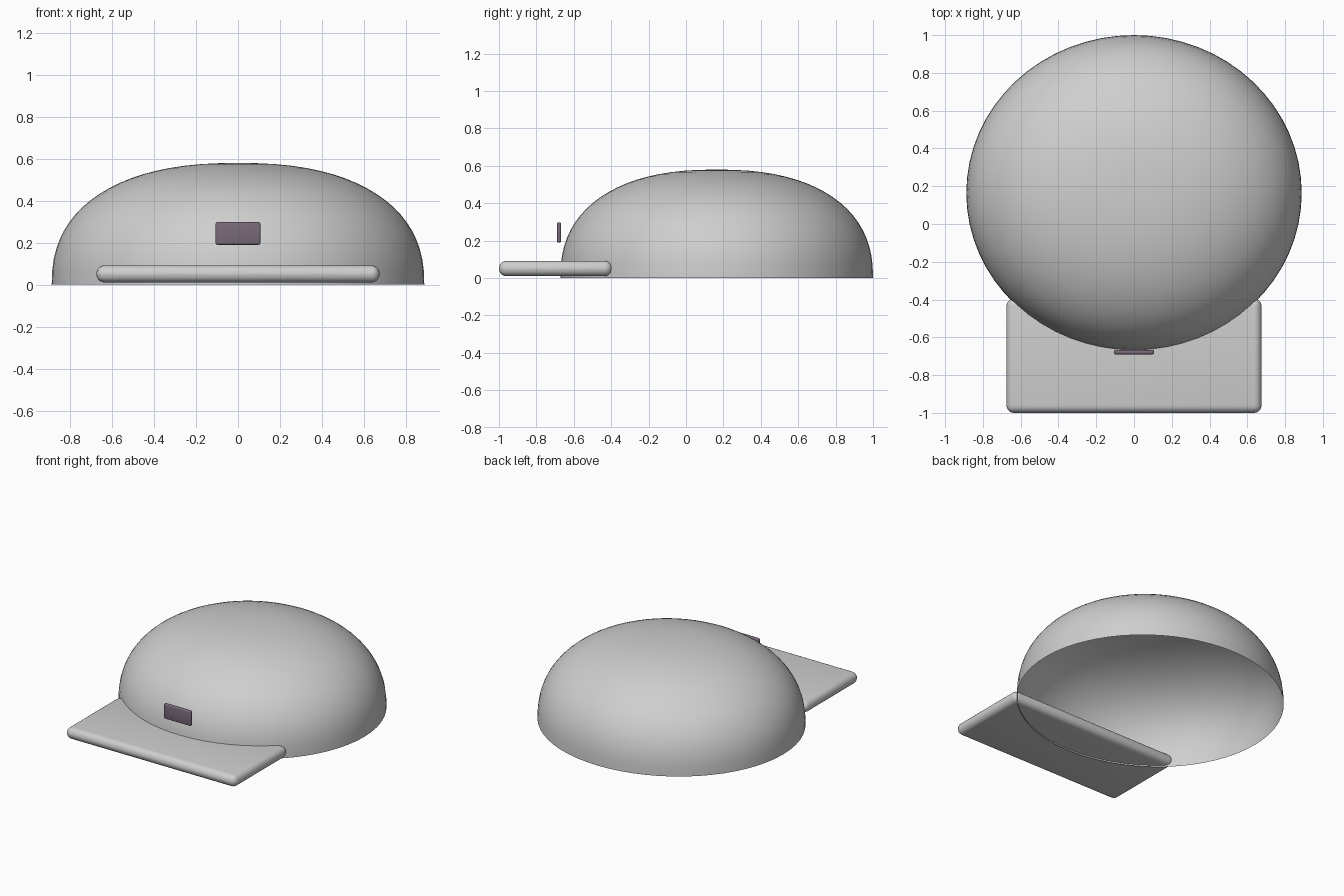
import bpy, bmesh, math

if "Cube" in bpy.data.objects:
    bpy.data.objects.remove(bpy.data.objects["Cube"])


def material(name, rgb):
    m = bpy.data.materials.new(name)
    m.diffuse_color = (*rgb, 1)
    m.use_nodes = True
    m.node_tree.nodes["Principled BSDF"].inputs["Base Color"].default_value = m.diffuse_color
    return m


cloth = material("light grey", (0.62, 0.62, 0.62))
plum = material("dusky plum", (0.19, 0.145, 0.19))


def add_object(name, bm, mat):
    mesh = bpy.data.meshes.new(name)
    bm.to_mesh(mesh)
    bm.free()
    mesh.materials.append(mat)
    ob = bpy.data.objects.new(name, mesh)
    bpy.context.collection.objects.link(ob)
    bpy.context.view_layer.objects.active = ob
    ob.select_set(True)
    bpy.ops.object.shade_smooth_by_angle(angle=math.radians(40))
    ob.select_set(False)
    return ob


def rounded_box(name, lo, hi, radius, segments, mat):
    bm = bmesh.new()
    bmesh.ops.create_cube(bm, size=1)
    for v in bm.verts:
        v.co = [(a + b) / 2 + c * (b - a) for a, b, c in zip(lo, hi, v.co)]
    bmesh.ops.bevel(bm, geom=bm.edges[:], offset=radius, segments=segments,
                    profile=0.5, affect='EDGES')
    return add_object(name, bm, mat)


# Crown: open flattened dome, oval in plan
RX, RY, HEIGHT, CENTRE_Y, POWER = 0.888, 0.836, 0.58, 0.164, 2.35
SIDES, RINGS = 64, 20
bm = bmesh.new()
rings = []
for i in range(RINGS):
    t = math.pi / 2 * i / RINGS
    r, z = math.cos(t) ** (2 / POWER), HEIGHT * math.sin(t) ** (2 / POWER)
    rings.append([bm.verts.new((RX * r * math.cos(a), CENTRE_Y + RY * r * math.sin(a), z))
                  for a in (2 * math.pi * k / SIDES for k in range(SIDES))])
top = bm.verts.new((0, CENTRE_Y, HEIGHT))
for k in range(SIDES):
    n = (k + 1) % SIDES
    for a, b in zip(rings, rings[1:]):
        bm.faces.new((a[k], a[n], b[n], b[k]))
    bm.faces.new((rings[-1][k], rings[-1][n], top))
add_object("crown", bm, cloth)

# Brim: flat slab with rounded edges, tucked into the crown
rounded_box("brim", (-0.675, -1.0, 0.01), (0.675, -0.395, 0.092), 0.04, 5, cloth)

# Front badge: small plate standing just ahead of the crown
rounded_box("front_badge", (-0.107, -0.69, 0.19), (0.107, -0.667, 0.298), 0.009, 3, plum)
